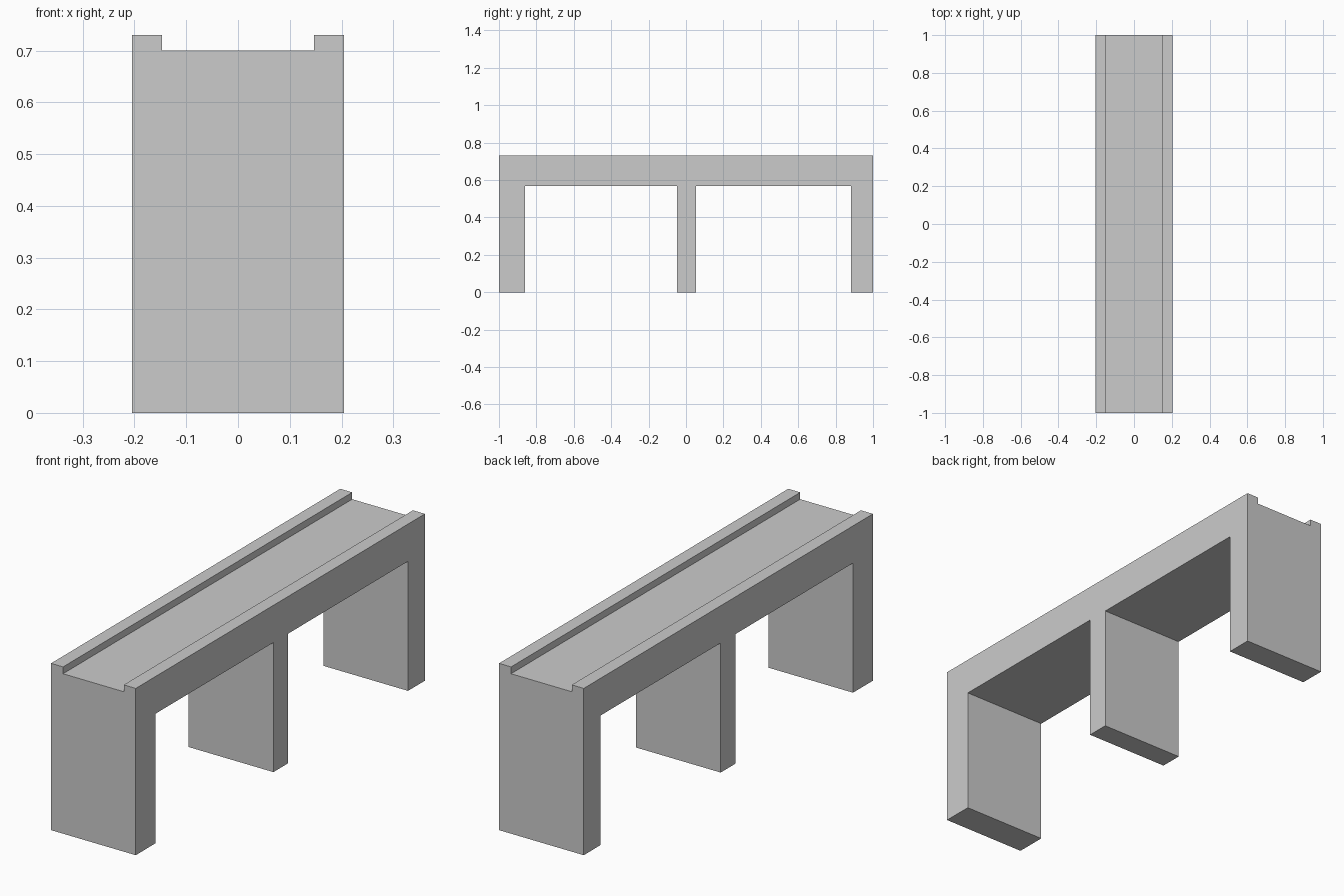
import bpy
import bmesh

if "Cube" in bpy.data.objects:
    bpy.data.objects.remove(bpy.data.objects["Cube"])

HALF_W = 0.205      # half width of the bridge
CHANNEL = 0.147     # half width of the sunken walkway
TOP, DECK, UNDER = 0.73, 0.70, 0.567


def extrude_profile(name, profile, half_width):
    """Extrude a closed (y, z) profile symmetrically along x."""
    bm = bmesh.new()
    face = bm.faces.new([bm.verts.new((-half_width, y, z)) for y, z in profile])
    ext = bmesh.ops.extrude_face_region(bm, geom=[face])
    verts = [g for g in ext["geom"] if isinstance(g, bmesh.types.BMVert)]
    bmesh.ops.translate(bm, verts=verts, vec=(2 * half_width, 0, 0))
    bmesh.ops.recalc_face_normals(bm, faces=bm.faces)
    mesh = bpy.data.meshes.new(name)
    bm.to_mesh(mesh)
    bm.free()
    obj = bpy.data.objects.new(name, mesh)
    bpy.context.collection.objects.link(obj)
    return obj


# Bridge body: side silhouette with three piers and two openings
piers = [(-1.0, -0.862), (-0.048, 0.053), (0.883, 1.0)]
profile = [(-1.0, TOP)]
for i, (y0, y1) in enumerate(piers):
    if i > 0:
        profile.append((y0, UNDER))
    profile += [(y0, 0), (y1, 0)]
    if i < len(piers) - 1:
        profile.append((y1, UNDER))
profile.append((1.0, TOP))
bridge = extrude_profile("bridge", profile, HALF_W)

# Walkway channel cut between the two raised kerbs
cutter = extrude_profile(
    "walkway_cutter",
    [(-1.1, DECK), (1.1, DECK), (1.1, TOP + 0.1), (-1.1, TOP + 0.1)], CHANNEL)
cutter.hide_render = True

cut = bridge.modifiers.new("walkway", 'BOOLEAN')
cut.operation = 'DIFFERENCE'
cut.solver = 'EXACT'
cut.object = cutter
bpy.context.view_layer.objects.active = bridge
bpy.ops.object.modifier_apply(modifier=cut.name)
bpy.data.objects.remove(cutter, do_unlink=True)
